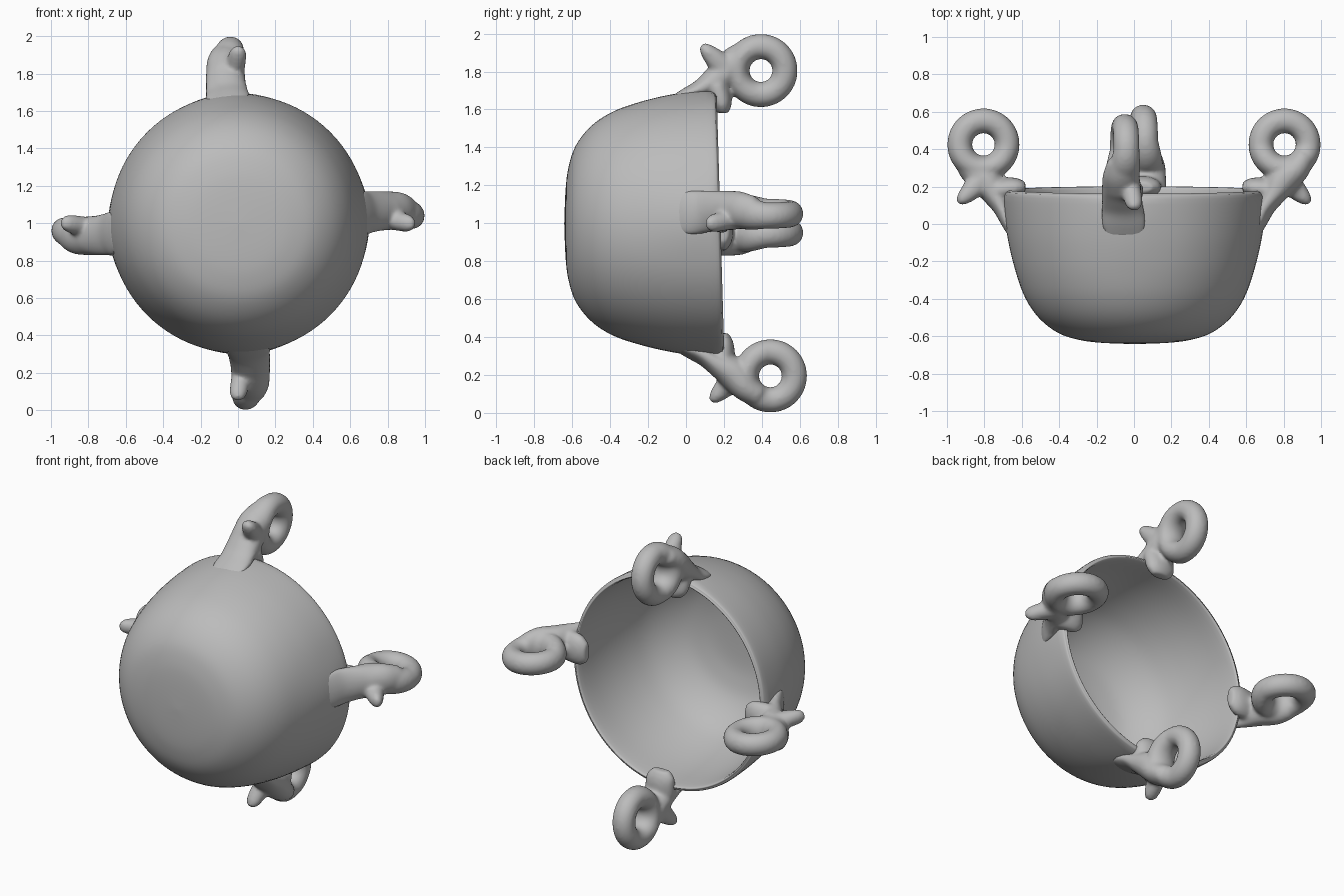
import bpy, bmesh, math
from mathutils import Vector

if "Cube" in bpy.data.objects:
    bpy.data.objects.remove(bpy.data.objects["Cube"])

clay = bpy.data.materials.new("grey clay")
clay.diffuse_color = (0.5, 0.5, 0.5, 1)
clay.use_nodes = True
clay.node_tree.nodes["Principled BSDF"].inputs["Base Color"].default_value = clay.diffuse_color


def smooth_path(pts, steps=6):
    """Catmull-Rom through points of any dimension."""
    pts = [Vector(p) for p in pts]
    out = []
    for i in range(len(pts) - 1):
        a, b, c, d = pts[max(i - 1, 0)], pts[i], pts[i + 1], pts[min(i + 2, len(pts) - 1)]
        for k in range(steps):
            t = k / steps
            out.append(0.5 * (2 * b + (c - a) * t + (2 * a - 5 * b + 4 * c - d) * t * t
                              + (3 * b - a - 3 * c + d) * t ** 3))
    return out + [pts[-1]]


def bridge(bm, loops, closed):
    """Quads between successive vertex rings."""
    n = len(loops[0])
    for i in range(len(loops) if closed else len(loops) - 1):
        p, q = loops[i], loops[(i + 1) % len(loops)]
        for j in range(n):
            bm.faces.new((p[j], p[(j + 1) % n], q[(j + 1) % n], q[j]))


def finish(bm, name):
    bmesh.ops.recalc_face_normals(bm, faces=bm.faces)
    mesh = bpy.data.meshes.new(name)
    bm.to_mesh(mesh)
    bm.free()
    mesh.materials.append(clay)
    mesh.polygons.foreach_set("use_smooth", [True] * len(mesh.polygons))
    obj = bpy.data.objects.new(name, mesh)
    bpy.context.collection.objects.link(obj)
    return obj


def sweep(bm, path, closed=False, sides=20):
    """Tube along (radial, axial, tangential, in-plane radius, tangential radius)."""
    loops, n = [], len(path)
    for i, p in enumerate(path):
        a = path[(i - 1) % n] if closed else path[max(i - 1, 0)]
        b = path[(i + 1) % n] if closed else path[min(i + 1, n - 1)]
        d = Vector((b[0] - a[0], b[1] - a[1])).normalized()
        ring = []
        for j in range(sides):
            s = math.tau * j / sides
            w = p[3] * math.cos(s)
            ring.append(bm.verts.new((p[0] - d.y * w, p[1] + d.x * w,
                                      p[2] + p[4] * math.sin(s))))
        loops.append(ring)
    bridge(bm, loops, closed)
    if not closed:
        bm.faces.new(loops[0])
        bm.faces.new(loops[-1])


# Bowl: a lathed wall, opening towards the back, swelling slightly under each handle
outer = [(0.004, -0.642), (0.18, -0.635), (0.30, -0.619), (0.41, -0.582), (0.51, -0.505),
         (0.583, -0.40), (0.632, -0.27), (0.664, -0.13), (0.682, 0.0), (0.692, 0.15)]
inner = [(0.68, 0.175), (0.663, 0.165), (0.648, 0.0), (0.628, -0.13), (0.596, -0.26),
         (0.55, -0.38), (0.48, -0.475), (0.39, -0.545), (0.29, -0.581), (0.18, -0.60),
         (0.004, -0.606)]
bm = bmesh.new()
loops = []
for i, (r, y) in enumerate(smooth_path(outer + inner, 4)):
    ring = []
    for j in range(96):
        s = math.tau * j / 96
        tilt = -0.02 * r * math.sin(s) * max(0, y + 0.4) / 0.4
        swell = 0.012 * max(0, math.cos(4 * s - 0.3)) ** 2 * max(0, 1 - abs(y - 0.05) / 0.3)
        q = r + (swell if i <= 36 else 0)
        ring.append(bm.verts.new((q * math.cos(s) + 0.004, y + tilt, 0.998 + q * math.sin(s))))
    loops.append(ring)
bridge(bm, loops, False)
bm.faces.new(loops[0])
bm.faces.new(loops[-1])
finish(bm, "bowl")

# Handle pieces, shared by all four handles: a broad arm, a blunt spur, a lump in the rim
arm = [(0.662, -0.06, 0.05, 0.012, 0.10), (0.685, 0.01, 0.055, 0.03, 0.12),
       (0.71, 0.09, 0.06, 0.05, 0.115), (0.75, 0.165, 0.065, 0.07, 0.108),
       (0.795, 0.235, 0.067, 0.088, 0.105), (0.865, 0.295, 0.07, 0.075, 0.096),
       (0.915, 0.37, 0.06, 0.06, 0.08)]
spur = [(0.79, 0.26, 0.03, 0.07, 0.06), (0.85, 0.20, 0.015, 0.06, 0.055),
        (0.89, 0.16, 0.005, 0.048, 0.05), (0.92, 0.13, 0.0, 0.034, 0.042),
        (0.938, 0.11, 0.0, 0.015, 0.022)]
lump = [(0.73, 0.18, 0.05, 0.06, 0.10), (0.67, 0.19, 0.048, 0.06, 0.10),
        (0.62, 0.195, 0.045, 0.05, 0.092), (0.58, 0.195, 0.04, 0.028, 0.06)]


def handle(name, angle, shift):
    bm = bmesh.new()
    ring = []
    for i in range(48):
        s = math.tau * i / 48
        low = max(0, -math.sin(s))
        ring.append((0.805 + 0.127 * math.cos(s), 0.425 + shift + 0.127 * math.sin(s),
                     0.05 - 0.01 * math.cos(s) + 0.012 * low, 0.067, 0.07 + 0.022 * low))
    sweep(bm, ring, closed=True)
    for part in (arm, spur, lump):
        # the arm root stays on the bowl, the outer end follows the ring
        moved = [(p[0], p[1] + shift * min(1, max(0, (p[0] - 0.6) / 0.2)), *p[2:]) for p in part]
        sweep(bm, smooth_path(moved))
    # turn the (radial, axial, tangential) frame into place around the bowl
    c, s = math.cos(angle), math.sin(angle)
    for v in bm.verts:
        u, y, t = v.co
        # the arm root follows the curve of the bowl
        u -= t * t / 1.4 * min(1, max(0, (0.16 - y) / 0.1))
        v.co = (u * c - t * s, y, 1 + u * s + t * c)
    obj = finish(bm, name)
    # fuse the pieces into one soft, hand-formed shape
    remesh = obj.modifiers.new("fuse", "REMESH")
    remesh.mode = "VOXEL"
    remesh.voxel_size = 0.011
    remesh.use_smooth_shade = True
    soften = obj.modifiers.new("soften", "SMOOTH")
    soften.factor = 0.5
    soften.iterations = 10


for name, turn, shift in (("right_handle", 0, 0), ("top_handle", 1, -0.03),
                          ("left_handle", 2, 0), ("bottom_handle", 3, 0.02)):
    handle(name, turn * math.pi / 2, shift)
